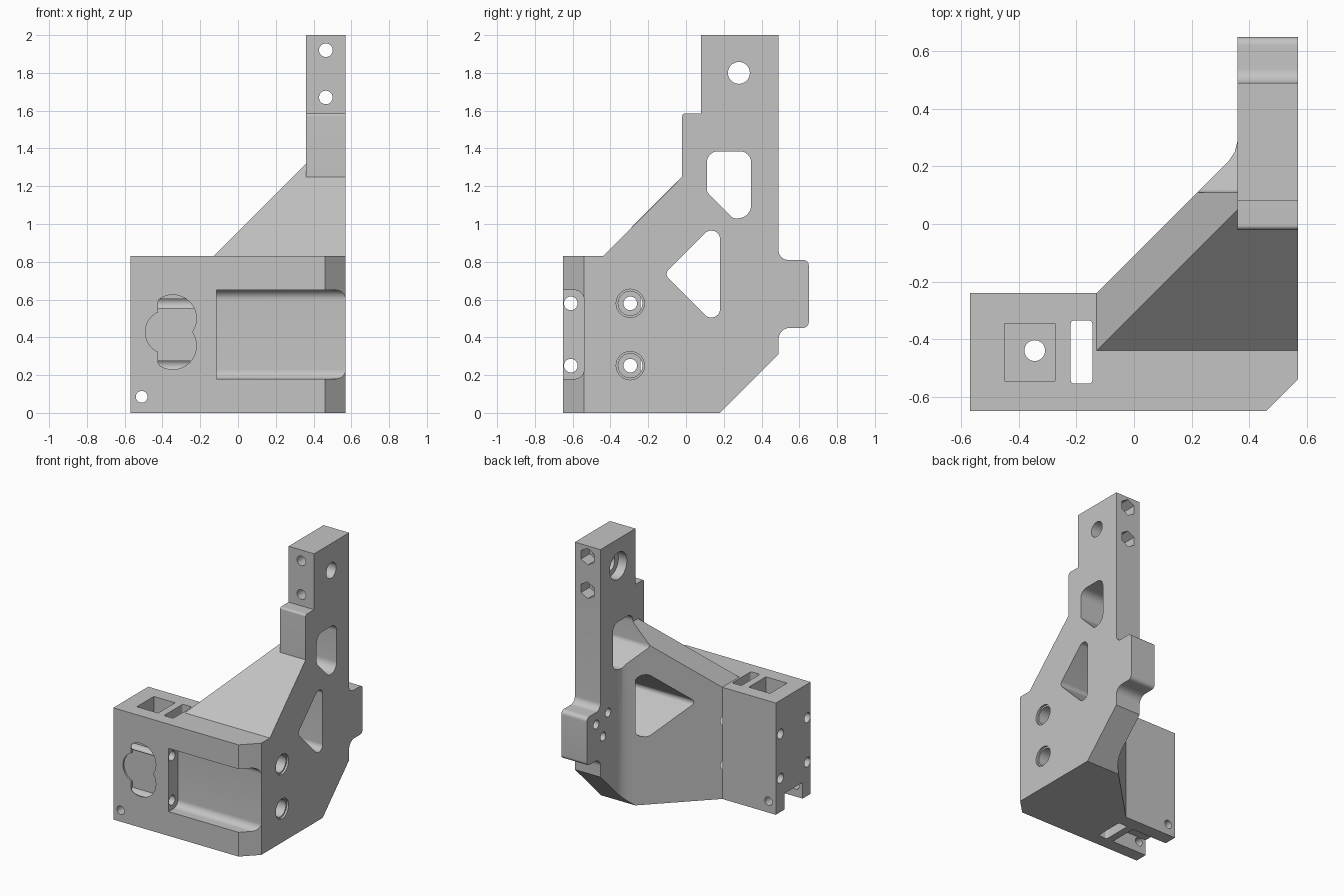
import bpy, bmesh, math
from mathutils import Vector

cube = bpy.data.objects.get("Cube")
if cube:
    bpy.data.objects.remove(cube, do_unlink=True)

grey = bpy.data.materials.new("plain_grey")
grey.use_nodes = True
grey.diffuse_color = (0.55, 0.55, 0.55, 1)
grey.node_tree.nodes["Principled BSDF"].inputs["Base Color"].default_value = grey.diffuse_color


def rounded(points, steps=8):
    """Outline from (u, v) or (u, v, radius) corners."""
    out = []
    for i, corner in enumerate(points):
        p = Vector(corner[:2])
        if len(corner) == 2:
            out.append(p)
            continue
        r = corner[2]
        a = (Vector(points[i - 1][:2]) - p).normalized()
        b = (Vector(points[(i + 1) % len(points)][:2]) - p).normalized()
        half = a.angle(b) / 2
        start, end = p + a * r / math.tan(half), p + b * r / math.tan(half)
        centre = p + (a + b).normalized() * r / math.sin(half)
        for k in range(steps + 1):
            d = (start - centre).lerp(end - centre, k / steps)
            out.append(centre + d.normalized() * r)
    return out


def circle(u, v, r, n=32):
    return [(u + r * math.cos(math.pi / 2 + math.tau * k / n),
             v + r * math.sin(math.pi / 2 + math.tau * k / n)) for k in range(n)]


def prism(name, axis, points, lo, hi):
    """Extrude an outline along one axis."""
    place = {"x": lambda u, v, t: (t, u, v),
             "y": lambda u, v, t: (u, t, v),
             "z": lambda u, v, t: (u, v, t)}[axis]
    bm = bmesh.new()
    rings = [[bm.verts.new(place(p[0], p[1], t)) for p in points] for t in (lo, hi)]
    for ring in rings:
        bm.faces.new(ring)
    n = len(points)
    for i in range(n):
        j = (i + 1) % n
        bm.faces.new((rings[0][i], rings[0][j], rings[1][j], rings[1][i]))
    bmesh.ops.recalc_face_normals(bm, faces=bm.faces)
    mesh = bpy.data.meshes.new(name)
    bm.to_mesh(mesh)
    bm.free()
    mesh.materials.append(grey)
    obj = bpy.data.objects.new(name, mesh)
    bpy.context.scene.collection.objects.link(obj)
    return obj


def combine(target, tool, operation):
    mod = target.modifiers.new("combine", "BOOLEAN")
    mod.operation, mod.solver, mod.object = operation, "EXACT", tool
    bpy.context.view_layer.objects.active = target
    bpy.ops.object.modifier_apply(modifier=mod.name)
    bpy.data.objects.remove(tool, do_unlink=True)


def box(u0, u1, v0, v1):
    return [(u0, v0), (u1, v0), (u1, v1), (u0, v1)]


# Block and diagonal web: plan outline trimmed by two sloped profiles
bracket = prism("corner_bracket", "z", [
    (-.57, -.65), (.4, -.65), (.4, .3), (.36, .29), (.35, .25),
    (.33, .22), (-.13, -.24), (-.57, -.24)], 0, 1.4)
combine(bracket, prism("side_trim", "x", [
    (-.8, -.5), (-.32, -.5), (.6, .42), (.6, 1.87), (-.44, .83), (-.8, .83)],
    -1, 1), "INTERSECT")
combine(bracket, prism("front_trim", "y", [
    (-.8, -.6), (.8, -.6), (.8, 1.76), (-.13, .83), (-.8, .83)],
    -1, 1), "INTERSECT")

# Tall side plate with rear tab and stepped mast
plate = prism("side_plate", "x", rounded([
    (-.65, 0), (.18, 0), (.49, .31), (.49, .45, .06), (.65, .45, .03),
    (.65, .81, .03), (.49, .81, .05), (.49, 2), (.08, 2), (.08, 1.585),
    (-.02, 1.585, .015), (-.02, 1.25), (-.44, .83), (-.65, .83)]), .36, .57)
combine(bracket, plate, "UNION")


def cut(axis, points, lo, hi):
    combine(bracket, prism("cutter", axis, points, lo, hi), "DIFFERENCE")


# Chamfered front corner
cut("z", [(.36, -.75), (.67, -.75), (.67, -.44)], -1, 3)

# Front channel
cut("x", rounded([(-.75, .18), (-.54, .18, .05), (-.54, .65, .05), (-.75, .65)]), -.115, .8)

# Lightening windows
cut("x", rounded([(.11, 1.385, .06), (.345, 1.385, .06), (.345, 1.03, .07),
                  (.25, 1.03, .03), (.11, 1.17, .04)]), -.7, .8)
cut("x", rounded([(-.115, .735, .03), (.18, 1.03, .045), (.18, .44, .045)]), -.7, .8)

# Top pocket, its bore, the through slot and the bottom notch
cut("z", box(-.45, -.275, -.545, -.345), .68, 1)
cut("z", circle(-.345, -.44, .036), -.1, .9)
cut("z", rounded([(-.22, -.555, .012), (-.145, -.555, .012),
                  (-.145, -.335, .012), (-.22, -.335, .012)], 4), -.1, 1)
cut("z", box(-.7, -.275, -.555, -.34), -.1, .12)

# Cross bolts through the block, counterbored on the plate side
for z in (.25, .58):
    cut("x", circle(-.61, z, .036), -.7, 0)
    cut("x", circle(-.295, z, .036), -.7, 0)
    cut("x", circle(-.295, z, .064), -.13, .8)
    cut("x", circle(-.295, z, .075), .555, .8)

# Shallow lobed recess and small corner hole on the front
for z in (.355, .5):
    cut("y", [(max(u, -.423), v) for u, v in circle(-.345, z, .125)], -.8, -.637)
cut("y", circle(-.375, .428, .116), -.8, -.637)
cut("y", circle(-.51, .085, .031), -.8, 0)

# Mast bolt holes with hexagonal nut traps at the back
for z in (1.67, 1.92):
    cut("y", circle(.465, z, .036), -.1, .8)
    cut("y", circle(.465, z, .062, 6), .39, .8)

# Mast cross hole with inner counterbore
cut("x", circle(.28, 1.8, .058), .2, .8)
cut("x", circle(.28, 1.8, .1), .2, .43)

# Three blind holes on the inner face near the tab
for y, z in ((.54, .72), (.4, .755), (.46, .6)):
    cut("x", circle(y, z, .032, 24), .2, .47)

bpy.ops.object.select_all(action="DESELECT")
bracket.select_set(True)
bpy.context.view_layer.objects.active = bracket
bpy.ops.object.shade_smooth_by_angle(angle=math.radians(30))
